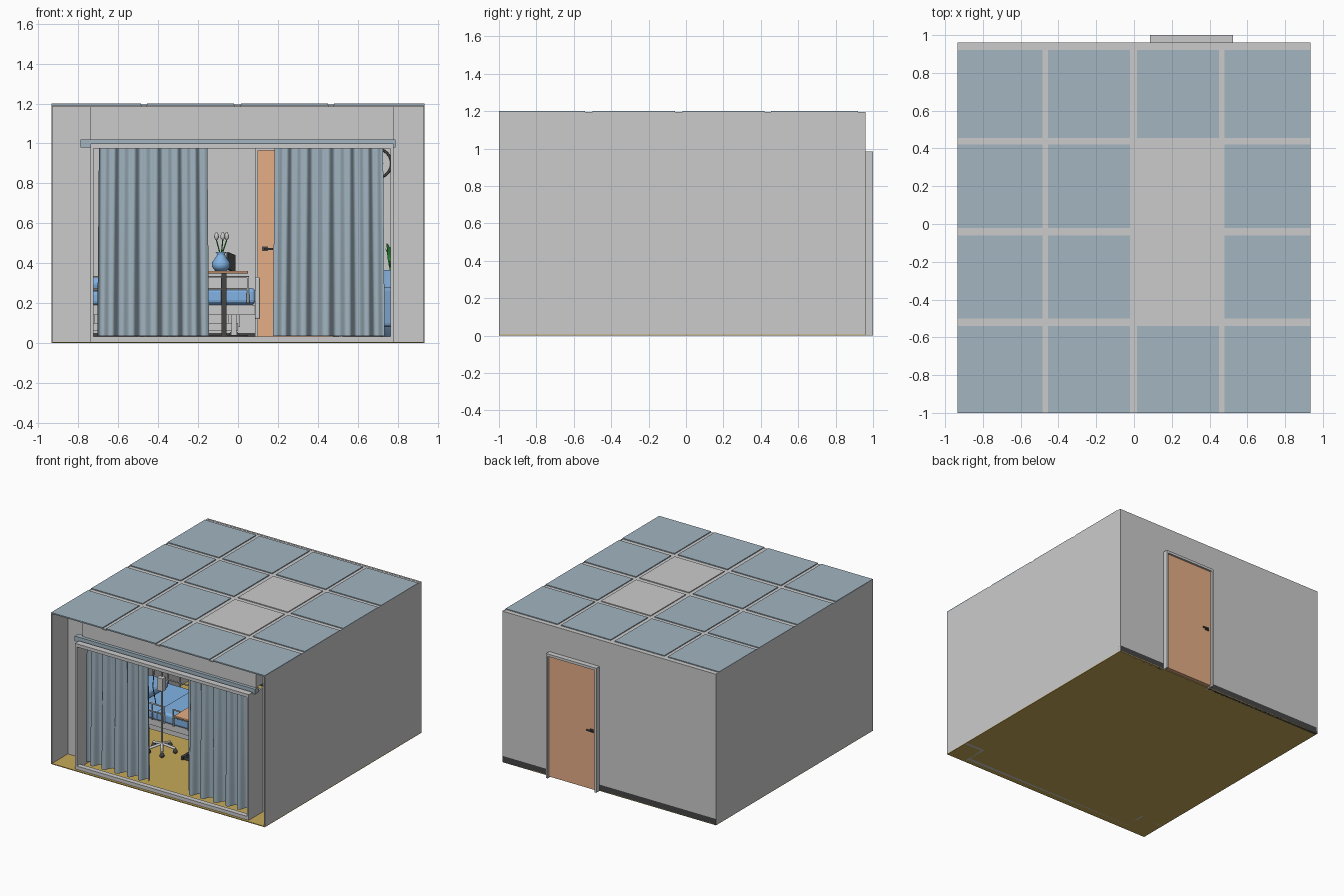
import bpy, bmesh, math
from mathutils import Vector

if "Cube" in bpy.data.objects:
    bpy.data.objects.remove(bpy.data.objects["Cube"])

def mat(name, c):
    m = bpy.data.materials.new(name)
    m.diffuse_color = (*c, 1)
    m.use_nodes = True
    m.node_tree.nodes["Principled BSDF"].inputs["Base Color"].default_value = m.diffuse_color
    return m

SLATE = mat("slate_blue", (.36, .46, .53))
BLUE = mat("bright_blue", (.22, .45, .78))
NAVY = mat("chair_blue", (.2, .36, .58))
WOOD = mat("orange_wood", (.78, .42, .24))
FLOOR = mat("gold_floor", (.56, .40, .10))
DARK = mat("dark", (.06, .06, .06))
GREEN = mat("leaf_green", (.04, .4, .06))

def finish(bm, name, m=None, smooth=False):
    me = bpy.data.meshes.new(name)
    bm.to_mesh(me)
    bm.free()
    ob = bpy.data.objects.new(name, me)
    bpy.context.collection.objects.link(ob)
    if m:
        me.materials.append(m)
    if smooth:
        for p in me.polygons:
            p.use_smooth = True
    return ob

def box(name, x0, x1, y0, y1, z0, z1, m=None, bevel=0):
    bm = bmesh.new()
    bmesh.ops.create_cube(bm, size=1)
    for v in bm.verts:
        v.co = ((x0+x1)/2 + v.co.x*(x1-x0), (y0+y1)/2 + v.co.y*(y1-y0), (z0+z1)/2 + v.co.z*(z1-z0))
    ob = finish(bm, name, m)
    if bevel:
        b = ob.modifiers.new("bevel", 'BEVEL')
        b.width, b.segments = bevel, 3
    return ob

def tube(name, pts, r, m=None):
    cu = bpy.data.curves.new(name, 'CURVE')
    cu.dimensions, cu.bevel_depth, cu.bevel_resolution, cu.use_fill_caps = '3D', r, 2, True
    s = cu.splines.new('POLY')
    s.points.add(len(pts)-1)
    for p, q in zip(s.points, pts):
        p.co = (*q, 1)
    ob = bpy.data.objects.new(name, cu)
    bpy.context.collection.objects.link(ob)
    if m:
        cu.materials.append(m)
    return ob

def lathe(name, loc, prof, m=None, n=20):
    bm = bmesh.new()
    rings = [[bm.verts.new((loc[0]+r*math.cos(2*math.pi*i/n), loc[1]+r*math.sin(2*math.pi*i/n), loc[2]+z))
              for i in range(n)] for r, z in prof]
    for a, b in zip(rings, rings[1:]):
        for i in range(n):
            bm.faces.new((a[i], a[(i+1) % n], b[(i+1) % n], b[i]))
    bm.faces.new(rings[0][::-1])
    bm.faces.new(rings[-1])
    return finish(bm, name, m, True)

def leaf(name, base, ang, length, width, lean, m):
    bm = bmesh.new()
    d, s = Vector((math.cos(ang), math.sin(ang), 0)), Vector((-math.sin(ang), math.cos(ang), 0))
    prev = None
    for i in range(7):
        t = i/6
        c = Vector(base) + d*lean*t*t + Vector((0, 0, length*t))
        w = width*(math.sin(math.pi*(.12+.86*t)))
        row = [bm.verts.new(c - s*w), bm.verts.new(c + s*w)]
        if prev:
            bm.faces.new((prev[0], prev[1], row[1], row[0]))
        prev = row
    return finish(bm, name, m, True)

W = .935
# Room shell
box("floor", -W, W, -1, .96, 0, .006, FLOOR)
for s, n in ((-1, "left"), (1, "right")):
    x = sorted((s*W, s*(W-.006)))
    box(n+"_wall", *x, -1, .96, .004, 1.196)
for n, x0, x1, z0 in (("left", -W, .087, .05), ("right", .523, W, .05), ("over_door", .087, .523, .98)):
    box("back_wall_"+n, x0, x1, .945, .96, z0, 1.195)
    if z0 < .1:
        box("skirting_"+n, x0, x1, .94, .96, 0, .05, DARK)

# Ceiling panels and grid bars
xs = [(-W, -.485), (-.455, -.02), (.015, .45), (.48, W)]
ys = [(-1, -.54), (-.50, -.06), (-.02, .42), (.455, .92)]
for i, (x0, x1) in enumerate(xs):
    for j, (y0, y1) in enumerate(ys):
        light = i == 2 and j in (1, 2)
        box("ceiling_light" if light else "ceiling_panel", x0, x1, y0, y1, 1.19, 1.2, None if light else SLATE)
for i in range(3):
    box("ceiling_bar_long", xs[i][1], xs[i+1][0], -1, .96, 1.183, 1.193)
    box("ceiling_bar_cross", -W, W, ys[i][1], ys[i+1][0], 1.183, 1.193)
box("ceiling_bar_back", -W, W, .92, .96, 1.183, 1.193)

# Recessed front wall, lintel and window frame
box("front_wall_left", -W, -.74, -.80, -.78, 0, 1.185)
box("front_wall_right", .78, W, -.80, -.78, 0, 1.185)
box("lintel", -.74, .78, -.89, -.78, 1.02, 1.185)
box("frame_left", -.74, -.725, -.98, -.78, 0, .985)
box("frame_right", .765, .78, -.98, -.78, 0, .985)
box("frame_top", -.74, .78, -.98, -.93, .975, 1.0)
box("frame_bottom", -.74, .78, -.98, -.94, 0, .033)
box("curtain_rail", -.79, .79, -.915, -.87, .98, 1.02, SLATE)

# Curtains: pleated sheets
def curtain(name, x0, x1, ph):
    bm = bmesh.new()
    n, rows = 90, 6
    g = []
    for k in range(rows+1):
        t = k/rows
        row = []
        for i in range(n+1):
            u = i/n
            a = 2*math.pi*5.5*u + ph + .6*math.sin(7*u)
            y = -.895 + (.018+.016*(1-t))*math.sin(a) + .004*math.sin(3*a)
            x = (x0+x1)/2 + (u-.5)*(x1-x0)*(1-.03*t)
            row.append(bm.verts.new((x, y, .035+.943*t)))
        g.append(row)
    for a, b in zip(g, g[1:]):
        for i in range(n):
            bm.faces.new((a[i], a[i+1], b[i+1], b[i]))
    finish(bm, name, SLATE, True)
curtain("left_curtain", -.705, -.145, 0)
curtain("right_curtain", .175, .735, 1)

# Door with frame and handles
box("door", .10, .51, .95, .985, .01, .965, WOOD)
for n, x0, x1, z0, z1 in (("left", .085, .10, 0, .985), ("right", .51, .525, 0, .985), ("top", .085, .525, .965, .985)):
    box("door_frame_"+n, x0, x1, .93, 1.0, z0, z1)
for y, d in ((.95, -1), (.985, 1)):
    box("door_lock", .12, .15, *sorted((y, y+d*.006)), .46, .485, DARK)
    box("door_handle", .13, .175, *sorted((y+d*.006, y+d*.014)), .467, .477, DARK)

# Bed along x, head at the left wall
B0, B1 = -.31, .17
box("bed_base", -.86, .09, B0+.02, B1-.02, .14, .19)
box("mattress", -.86, .085, B0+.01, B1-.01, .19, .26, BLUE, .02)
box("blanket", -.5, .087, B0, B1, .195, .275, BLUE, .02)
box("footboard", .085, .11, B0, B1, .12, .33, None, .008)
box("headboard", -.89, -.865, B0, B1, .12, .42, None, .008)
box("pillow", -.85, -.66, B0+.08, B1-.08, .26, .33, BLUE, .03)
box("bed_underframe", -.75, 0, B0+.1, B1-.1, .06, .10)
for x in (-.75, -.02):
    box("bed_column", x-.03, x+.03, -.11, -.03, .08, .15)
    for y in (B0+.07, B1-.07):
        bm = bmesh.new()
        bmesh.ops.create_cone(bm, cap_ends=True, segments=16, radius1=.028, radius2=.028, depth=.02)
        for v in bm.verts:
            v.co = (v.co.x+x, v.co.z+y, v.co.y+.033)
        finish(bm, "bed_wheel", DARK)
        box("wheel_fork", x-.012, x+.012, y-.014, y+.014, .035, .15)
for y in (B0-.012, B1+.012):
    for a, b in ((-.74, -.42), (-.34, .05)):
        tube("side_rail", [(a, y, .2), (a, y, .33), (b, y, .33), (b, y, .2)], .007)
        for k in (1, 2):
            x = a+(b-a)*k/3
            tube("rail_post", [(x, y, .2), (x, y, .33)], .006)
        tube("rail_lower", [(a, y, .27), (b, y, .27)], .005)

# Overbed table
TX = -.07
box("table_top", -.24, .05, -.46, -.26, .348, .362, WOOD, .004)
box("table_post", TX-.012, TX+.012, -.42, -.396, .04, .35, DARK)
box("table_foot", -.2, .05, -.418, -.398, .015, .04, DARK)
for x in (-.19, .03):
    box("table_foot_side", x-.01, x+.01, -.43, -.2, .015, .04, DARK)
# Vase, tulips and tablet
lathe("vase", (-.085, -.36, .362), [(.03, 0), (.045, .02), (.046, .04), (.022, .075), (.02, .085), (.03, .095)], BLUE)
for k in range(5):
    a = k*2*math.pi/5
    tip = (-.085+.028*math.cos(a), -.36+.028*math.sin(a), .515)
    tube("tulip_stem", [(-.085, -.36, .43), tip], .003, GREEN)
    lathe("tulip", tip, [(.003, 0), (.012, .012), (.011, .025), (.005, .04)], None, 10)
tab = box("tablet", -.03, .03, -.005, .005, 0, .09, DARK)
tab.location, tab.rotation_euler = (-.035, -.33, .362), (-.2, .25, .9)

# Drip stand with five-star base
IX, IY = -.40, -.38
tube("drip_pole", [(IX, IY, .06), (IX, IY, .86)], .007)
tube("drip_hook", [(IX-.07, IY, .88), (IX-.06, IY, .85), (IX+.06, IY, .85), (IX+.07, IY, .88)], .005)
box("drip_bag", IX-.085, IX-.035, IY-.01, IY+.01, .71, .84, None, .006)
tube("drip_line", [(IX-.06, IY, .71), (IX-.07, IY, .6), (IX-.08, IY, .5), (IX-.1, IY+.05, .4), (IX-.12, IY+.1, .3)], .003, DARK)
box("drip_pump", IX-.02, IX+.03, IY-.035, IY+.01, .5, .6)
for k in range(5):
    a = k*2*math.pi/5+.3
    x, y = IX+.1*math.cos(a), IY+.1*math.sin(a)
    tube("drip_leg", [(IX, IY, .07), (x, y, .045)], .01)
    lathe("drip_caster", (x, y, .006), [(.009, 0), (.017, .01), (.017, .022), (.009, .034)], DARK, 12)

# Armchair on the right
box("chair_seat", .45, .85, .2, .62, .1, .2, NAVY, .025)
box("chair_back", .8, .9, .2, .62, .1, .38, NAVY, .025)
for y in (.17, .6):
    box("chair_arm", .45, .9, y, y+.06, .08, .28, NAVY, .02)
for x in (.49, .85):
    for y in (.2, .63):
        box("chair_leg", x-.015, x+.015, y-.015, y+.015, .006, .1, DARK)

# Potted plant in the back corner
lathe("plant_pot", (.78, .82, .006), [(.06, 0), (.085, .2), (.09, .36), (.075, .36), (.07, .33)], NAVY)
for k in range(11):
    leaf("plant_leaf", (.78, .82, .335), k*2.4, .14+.05*(k % 3)/2, .024, .03+.045*(k % 4)/3, GREEN)

# Wall clock on the back wall
bm = bmesh.new()
bmesh.ops.create_cone(bm, cap_ends=True, segments=32, radius1=.075, radius2=.07, depth=.02)
for v in bm.verts:
    v.co = (v.co.x+.695, .935-v.co.z, v.co.y+.9)
finish(bm, "clock")
ring = [(.695+.073*math.cos(i*math.pi/16), .925, .9+.073*math.sin(i*math.pi/16)) for i in range(33)]
tube("clock_rim", ring, .006, DARK)
box("clock_hand_long", .693, .697, .92, .924, .9, .955, DARK)
box("clock_hand_short", .695, .73, .92, .924, .898, .902, DARK)
